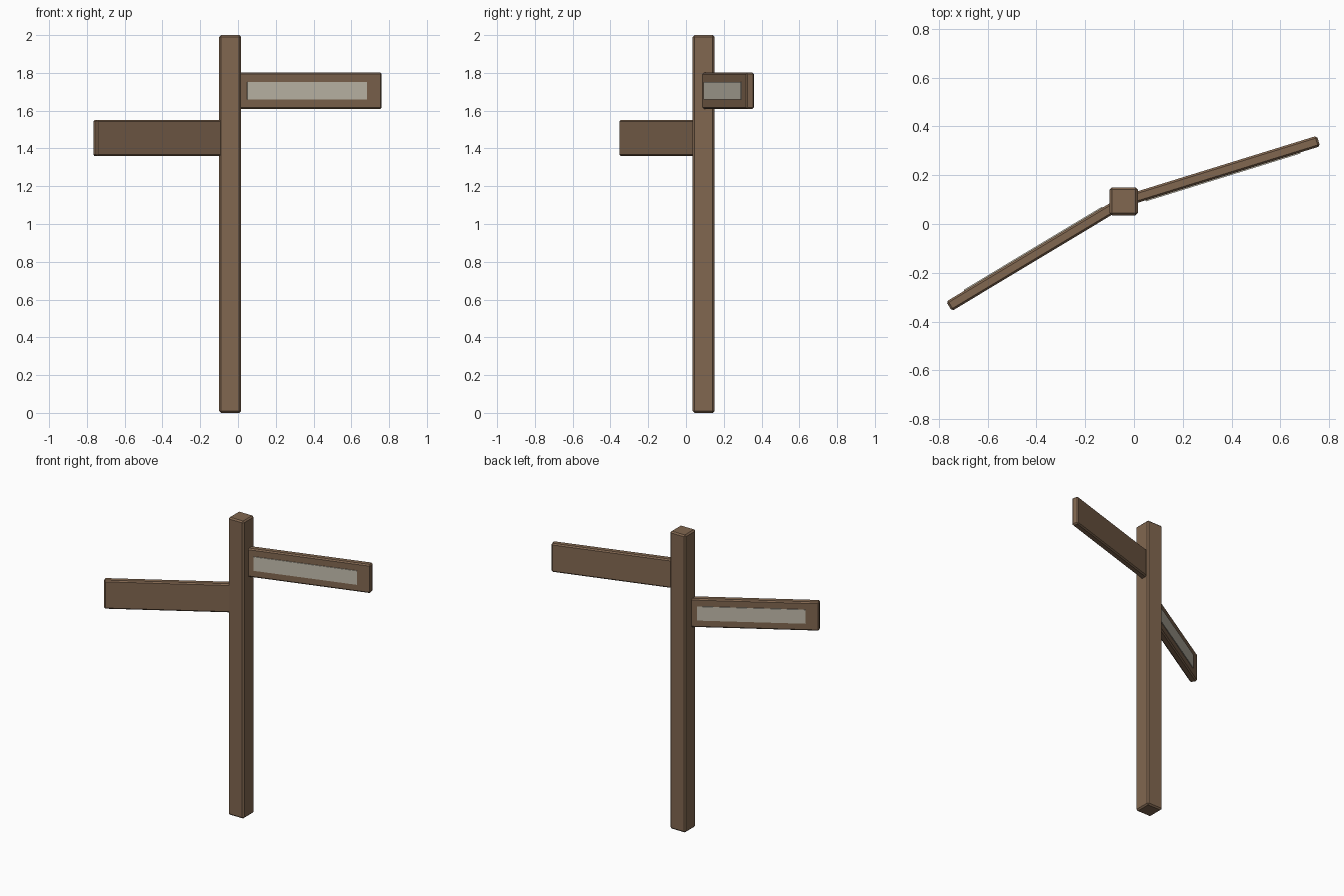
import bpy
from math import radians
from mathutils import Matrix, Vector

if "Cube" in bpy.data.objects:
    bpy.data.objects.remove(bpy.data.objects["Cube"])


def material(name, rgb):
    m = bpy.data.materials.new(name)
    m.diffuse_color = (*rgb, 1)
    m.use_nodes = True
    m.node_tree.nodes["Principled BSDF"].inputs["Base Color"].default_value = m.diffuse_color
    return m


wood = material("wood", (0.22, 0.135, 0.08))
pale = material("pale_panel", (0.55, 0.51, 0.42))


def box(name, lo, hi, mat, bevel=0.0, place=Matrix()):
    """Box between two local corners, with optional chamfered edges."""
    lo, hi = Vector(lo), Vector(hi)
    bpy.ops.mesh.primitive_cube_add(size=1)
    ob = bpy.context.object
    ob.name = name
    size = Matrix.Diagonal((*(hi - lo), 1))
    ob.data.transform(Matrix.Translation((lo + hi) / 2) @ size)
    ob.matrix_world = place
    ob.data.materials.append(mat)
    if bevel:
        b = ob.modifiers.new("chamfer", 'BEVEL')
        b.width, b.segments = bevel, 1
    return ob


# Square post
PX, PY, H = -0.042, 0.093, 0.0575
box("post", (PX - H, PY - H, 0), (PX + H, PY + H, 2), wood, 0.009)

# Two boards radiating from the post, each with a pale panel on one face
for name, angle, z in (("upper", 17.2, 1.705), ("lower", 211.0, 1.455)):
    place = Matrix.Translation((PX, PY, z)) @ Matrix.Rotation(radians(angle), 4, 'Z')
    box(name + "_board", (0, -0.0225, -0.096), (0.836, 0.0225, 0.096),
        wood, 0.008, place)
    box(name + "_panel", (0.088, -0.027, -0.047), (0.75, -0.015, 0.047),
        pale, 0, place)
